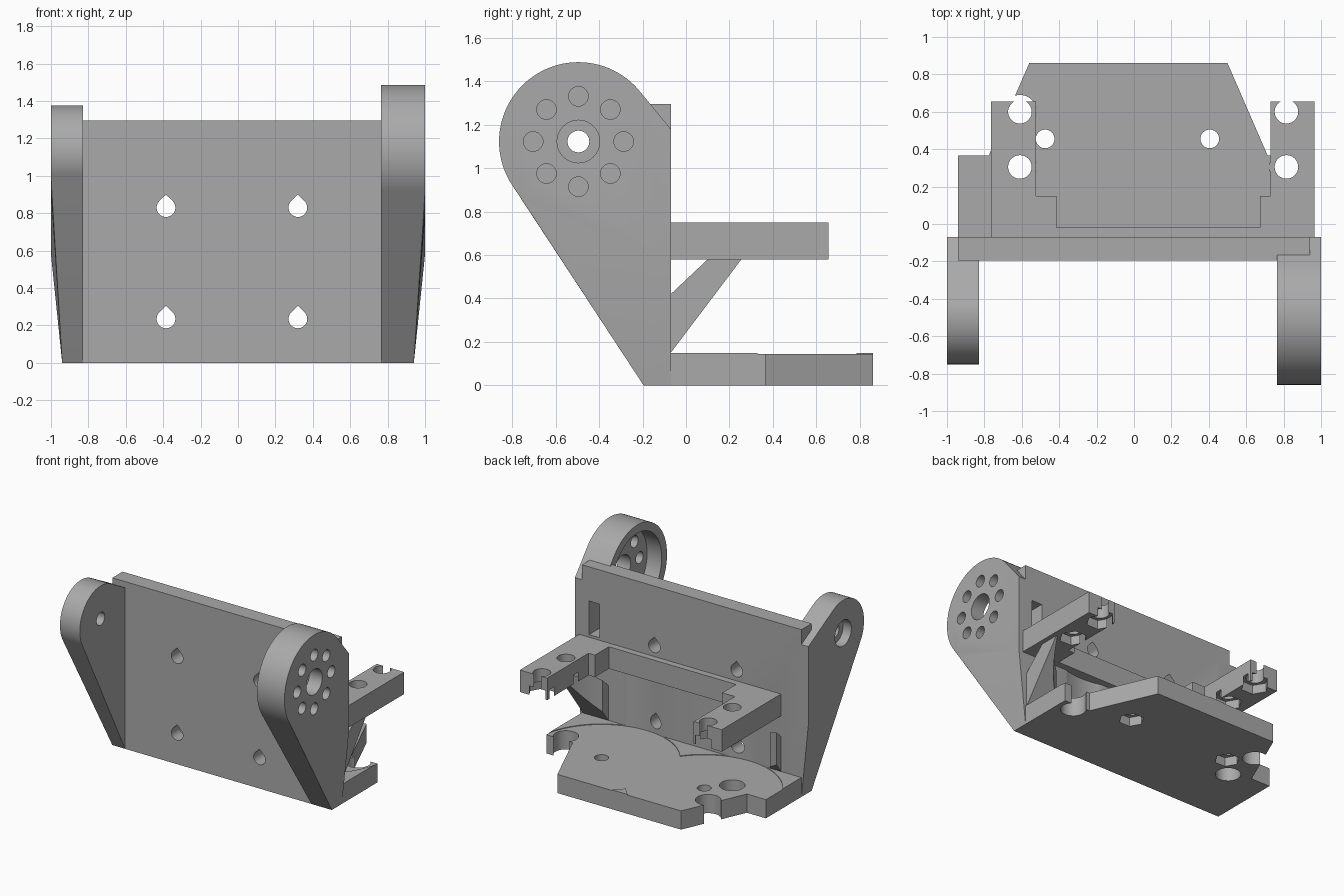
import bpy, bmesh, math
from math import sin, cos, pi, radians

if "Cube" in bpy.data.objects:
    bpy.data.objects.remove(bpy.data.objects["Cube"])

grey = bpy.data.materials.new("plain grey")
grey.use_nodes = True
colour = (0.4, 0.4, 0.4, 1)
grey.diffuse_color = colour
grey.node_tree.nodes["Principled BSDF"].inputs["Base Color"].default_value = colour


def finish(name, bm):
    bmesh.ops.recalc_face_normals(bm, faces=bm.faces)
    mesh = bpy.data.meshes.new(name)
    bm.to_mesh(mesh)
    bm.free()
    mesh.materials.append(grey)
    obj = bpy.data.objects.new(name, mesh)
    bpy.context.collection.objects.link(obj)
    return obj


def prism(name, outline, axis, low, high):
    """Extrude a 2D outline along an axis (x: yz, y: xz, z: xy)."""
    place = {"x": lambda a, b, t: (t, a, b),
             "y": lambda a, b, t: (a, t, b),
             "z": lambda a, b, t: (a, b, t)}[axis]
    bm = bmesh.new()
    ends = [[bm.verts.new(place(a, b, t)) for a, b in outline] for t in (low, high)]
    bm.faces.new(ends[0])
    bm.faces.new(ends[1])
    n = len(outline)
    for i in range(n):
        j = (i + 1) % n
        bm.faces.new((ends[0][i], ends[0][j], ends[1][j], ends[1][i]))
    return finish(name, bm)


def circle(a, b, r, n=40):
    return [(a + r * cos(2 * pi * i / n), b + r * sin(2 * pi * i / n)) for i in range(n)]


def rect(a0, a1, b0, b1):
    return [(a0, b0), (a1, b0), (a1, b1), (a0, b1)]


def cut(obj, outline, axis, low, high):
    cutter = prism("cutter", outline, axis, low, high)
    cutter.hide_render = True
    mod = obj.modifiers.new("cut", "BOOLEAN")
    mod.operation = "DIFFERENCE"
    mod.solver = "EXACT"
    mod.object = cutter
    bpy.context.view_layer.objects.active = obj
    bpy.ops.object.modifier_apply(modifier=mod.name)
    bpy.data.objects.remove(cutter)


def smooth(obj):
    bpy.ops.object.select_all(action="DESELECT")
    obj.select_set(True)
    bpy.context.view_layer.objects.active = obj
    bpy.ops.object.shade_smooth_by_angle(angle=radians(25))


EDGE, BACK, FRONT = 0.94, -0.07, -0.195
PIVOT = (-0.495, 1.122)
MOTORS = [(0.405, 0.455), (-0.475, 0.455)]
SCREWS = [(x, y) for x in (-0.61, 0.815) for y in (0.305, 0.6)]


def clear_motors(obj):
    for x, y in MOTORS:
        cut(obj, circle(x, y, 0.55, 96), "z", 0.145, 0.58)


# Upright plate with four teardrop holes and a cable slot
plate = prism("upright_plate", rect(-EDGE, EDGE, FRONT, BACK), "z", 0, 1.295)
clear_motors(plate)
for x in (-0.385, 0.32):
    for z in (0.235, 0.83):
        drop = [(x + 0.05 * cos(t), z + 0.05 * sin(t))
                for t in [radians(135 + 9 * i) for i in range(31)]]
        cut(plate, drop + [(x, z + 0.07)], "y", -0.4, 0.1)
SLOT = rect(0.79, 0.88, 0.77, 1.03)
cut(plate, SLOT, "y", -0.4, 0.1)


# Side arms: hull of a pivot disc, a rear block and a narrower foot
def arm(name, side, inner, radius):
    bm = bmesh.new()
    for x in (inner, 1.0):
        for y, z in circle(*PIVOT, radius, 96):
            bm.verts.new((side * x, y, z))
        for z in (0.58, 1.18):
            bm.verts.new((side * x, BACK, z))
    for x in (inner, EDGE):
        for y in (FRONT, BACK):
            bm.verts.new((side * x, y, 0))
    result = bmesh.ops.convex_hull(bm, input=bm.verts)
    loose = {v for v in result["geom_interior"] + result["geom_unused"]
             if isinstance(v, bmesh.types.BMVert)}
    bmesh.ops.delete(bm, geom=list(loose), context="VERTS")
    bmesh.ops.dissolve_limit(bm, angle_limit=0.002, verts=bm.verts, edges=bm.edges)
    return finish(name, bm)


left_arm = arm("left_arm", 1, 0.765, 0.365)
cut(left_arm, circle(*PIVOT, 0.3, 80), "x", 0.5, 0.89)
cut(left_arm, circle(*PIVOT, 0.098), "x", 0.5, 1.2)
for k in range(8):
    a = k * pi / 4
    cut(left_arm, circle(PIVOT[0] + 0.208 * cos(a), PIVOT[1] + 0.208 * sin(a), 0.045, 28),
        "x", 0.5, 1.2)
cut(left_arm, SLOT, "y", -0.4, 0.1)

right_arm = arm("right_arm", -1, 0.83, 0.255)
cut(right_arm, circle(*PIVOT, 0.05), "x", -1.2, -0.5)
cut(right_arm, circle(*PIVOT, 0.1), "x", -1.2, -0.93)

# Base with motor recesses, screw clearances and nut traps
base = prism("base", [(-EDGE, BACK), (EDGE, BACK), (EDGE, 0.365), (0.715, 0.365),
                      (0.5, 0.86), (-0.56, 0.86), (-0.777, 0.365), (-EDGE, 0.365)],
             "z", 0, 0.15)
clear_motors(base)
for x, y in SCREWS:
    cut(base, circle(x, y, 0.09), "z", -0.1, 0.3)
for x, y in MOTORS:
    cut(base, circle(x, y, 0.05), "z", -0.1, 0.3)
    cut(base, circle(x, y, 0.09, 6), "z", -0.1, 0.07)

# U-shaped shelf with screw holes and nut traps underneath
shelf = prism("shelf", [(-0.765, BACK), (0.965, BACK), (0.965, 0.655), (0.73, 0.655),
                        (0.73, 0.15), (0.675, 0.15), (0.675, -0.02), (-0.415, -0.02),
                        (-0.415, 0.15), (-0.525, 0.15), (-0.525, 0.655), (-0.765, 0.655)],
              "z", 0.58, 0.75)
for x, y in SCREWS:
    cut(shelf, circle(x, y, 0.063), "z", 0.5, 0.9)
    cut(shelf, circle(x, y, 0.1, 6), "z", 0.5, 0.65)

# Diagonal braces under the shelf
braces = []
for name, low, high in (("left_brace", 0.715, 0.93), ("right_brace", -0.765, -0.68)):
    brace = prism(name, [(BACK, 0.15), (0.255, 0.58), (0.1, 0.58), (BACK, 0.42)],
                  "x", low, high)
    clear_motors(brace)
    braces.append(brace)

for obj in [plate, left_arm, right_arm, base, shelf] + braces:
    smooth(obj)
